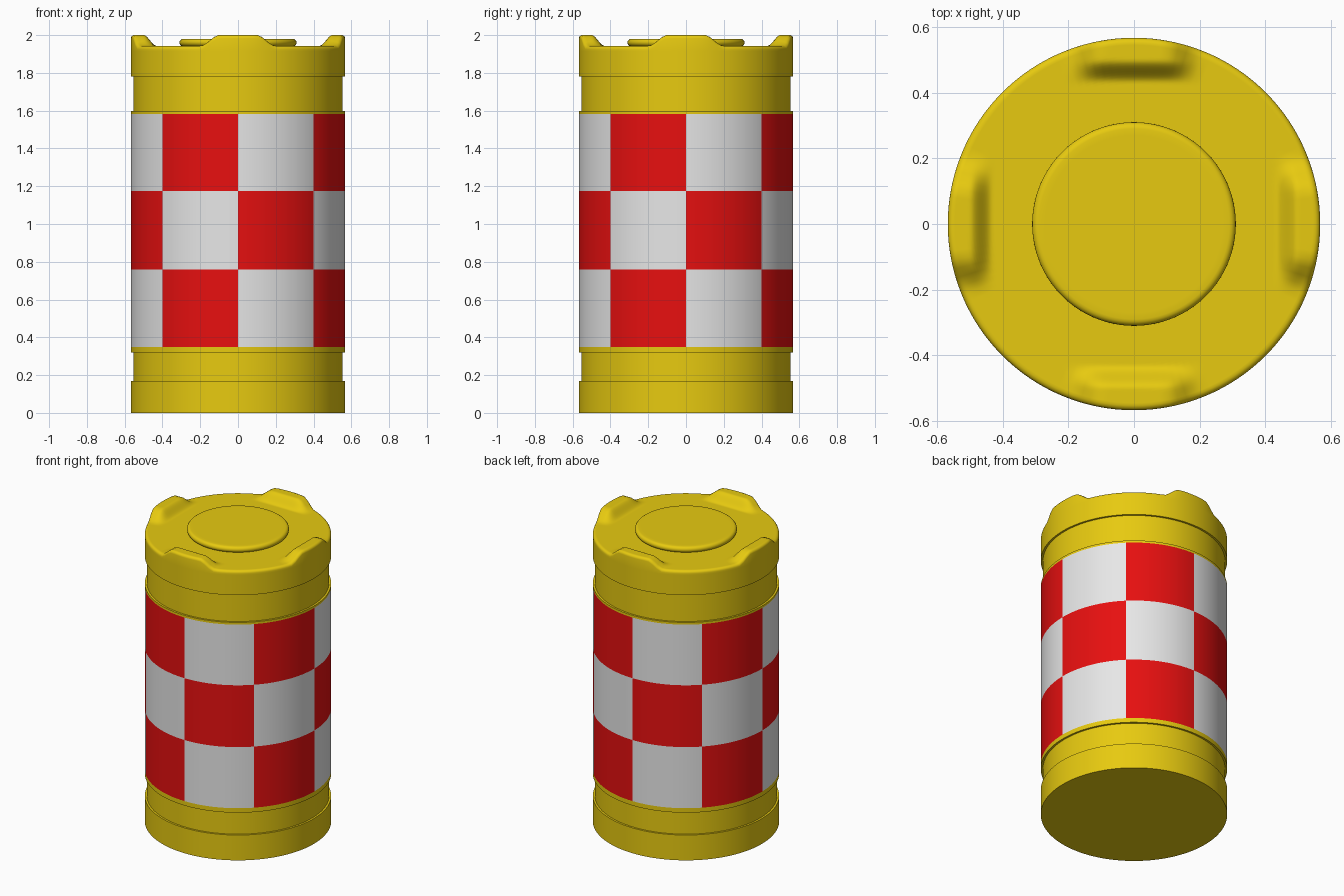
import bpy, bmesh, math

if "Cube" in bpy.data.objects:
    bpy.data.objects.remove(bpy.data.objects["Cube"], do_unlink=True)

SEGMENTS = 128
R = 0.567        # main radius
GROOVE = 0.554   # radius of the recessed bands
ROWS = (0.35, 0.76, 1.175, 1.582)


def material(name, color):
    m = bpy.data.materials.new(name)
    m.use_nodes = True
    m.diffuse_color = (*color, 1)
    m.node_tree.nodes["Principled BSDF"].inputs["Base Color"].default_value = (*color, 1)
    return m


yellow = material("yellow plastic", (0.8, 0.59, 0.005))
red = material("red reflector", (0.8, 0.005, 0.005))
white = material("white reflector", (0.8, 0.8, 0.8))


def lathe(name, profile, mats, shape=None, paint=None):
    """Revolve (radius, height) points about z, closing both ends."""
    bm = bmesh.new()
    rings = []
    for r, z in profile:
        ring = []
        for i in range(SEGMENTS):
            a = math.tau * i / SEGMENTS
            x, y = r * math.cos(a), r * math.sin(a)
            ring.append(bm.verts.new((x, y, shape(x, y, z) if shape else z)))
        rings.append(ring)
    for low, high in zip(rings, rings[1:]):
        for i in range(SEGMENTS):
            j = (i + 1) % SEGMENTS
            bm.faces.new((low[i], low[j], high[j], high[i]))
    bm.faces.new(rings[0][::-1])
    bm.faces.new(rings[-1])
    if paint:
        for f in bm.faces:
            f.material_index = paint(f.calc_center_median())
    mesh = bpy.data.meshes.new(name)
    bm.to_mesh(mesh)
    bm.free()
    for m in mats:
        mesh.materials.append(m)
    obj = bpy.data.objects.new(name, mesh)
    bpy.context.collection.objects.link(obj)
    bpy.ops.object.select_all(action='DESELECT')
    obj.select_set(True)
    bpy.context.view_layer.objects.active = obj
    bpy.ops.object.shade_smooth_by_angle(angle=math.radians(35))
    return obj


# Drum body with recessed bands and a checkered reflective sleeve
def checker(c):
    if not ROWS[0] < c.z < ROWS[-1] or math.hypot(c.x, c.y) < GROOVE + 0.005:
        return 0
    row = sum(c.z > z for z in ROWS)
    sector = int((math.atan2(c.y, c.x) % math.tau) / (math.pi / 4))
    return 1 if (row + sector) % 2 == 0 else 2


body = [(R, 0), (R, 0.17), (GROOVE, 0.17), (GROOVE, 0.32), (R, 0.32)]
body += [(R, z) for z in ROWS]
body += [(R, 1.597), (GROOVE, 1.597), (GROOVE, 1.79)]
lathe("drum_body", body, [yellow, red, white], paint=checker)


# Cap with four raised lugs around its rim
def smooth(t):
    t = min(max(t, 0), 1)
    return t * t * (3 - 2 * t)


def lug(x, y, z):
    if z < 1.92:
        return z
    depth, side = max(abs(x), abs(y)), min(abs(x), abs(y))
    return z + 0.058 * smooth((depth - 0.43) / 0.07) * smooth((0.2 - side) / 0.1)


cap = [(GROOVE, 1.78), (R, 1.78), (R, 1.915), (R, 1.925), (0.5655, 1.932),
       (0.561, 1.938), (0.553, 1.942)]
cap += [(0.545 - 0.008 * i, 1.942) for i in range(18)]
cap += [(0.3, 1.942)]
lathe("cap_with_lugs", cap, [yellow], shape=lug)

# Round filler lid with a rounded edge
MID, EDGE = 1.96, 0.02
lid = [(0.29, 1.94)]
for k in range(-4, 5):
    a = math.pi / 2 * k / 4
    lid.append((0.29 + EDGE * math.cos(a), MID + EDGE * math.sin(a)))
lid.append((0.27, MID + EDGE))
lathe("filler_lid", lid[1:], [yellow])
